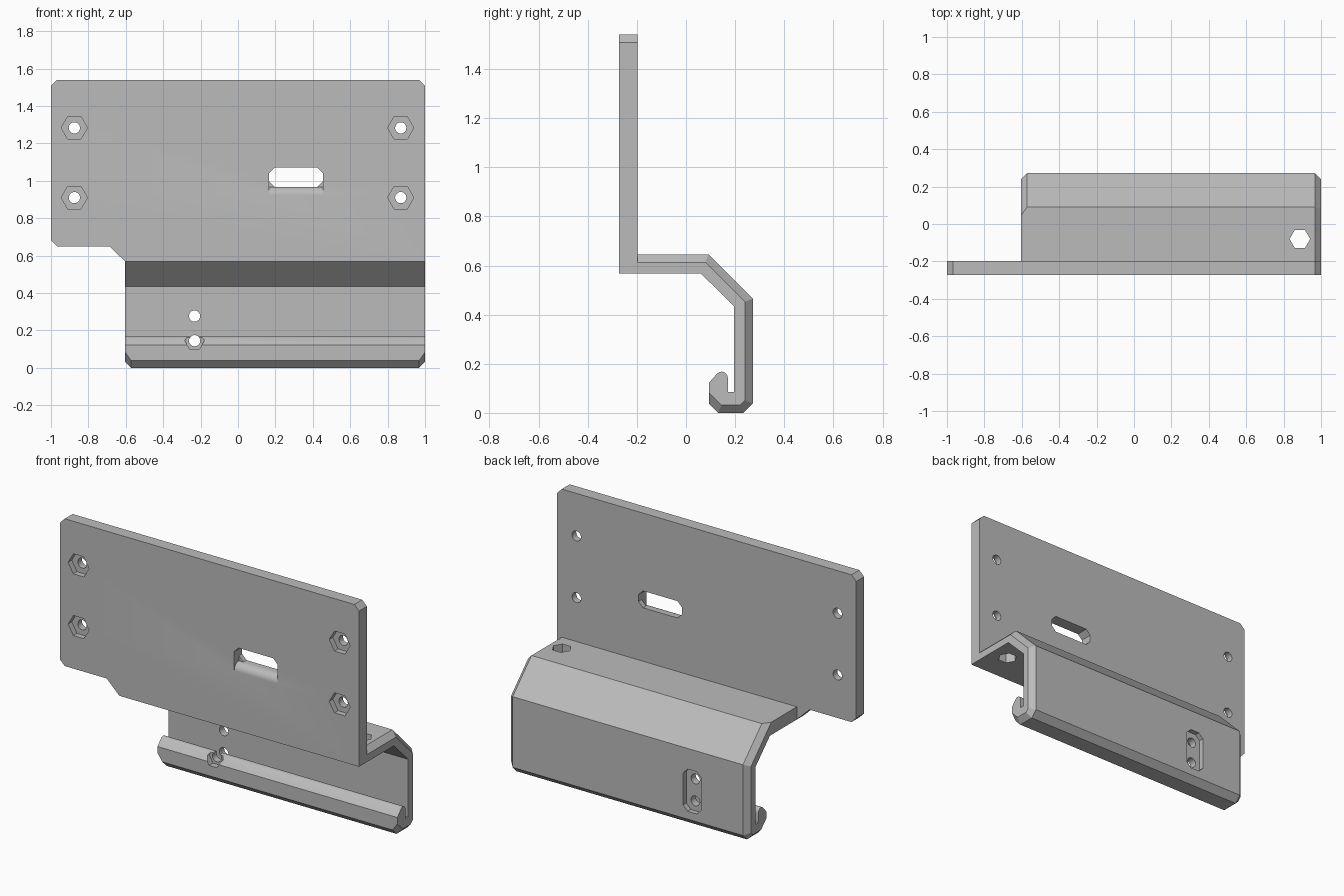
import bpy
import bmesh
from math import cos, sin, pi
from mathutils import Vector

if "Cube" in bpy.data.objects:
    bpy.data.objects.remove(bpy.data.objects["Cube"], do_unlink=True)

grey = bpy.data.materials.new("plain grey")
grey.use_nodes = True
grey.diffuse_color = (0.5, 0.5, 0.5, 1)
grey.node_tree.nodes["Principled BSDF"].inputs["Base Color"].default_value = (0.5, 0.5, 0.5, 1)


def place(axis, u, v, t):
    """Map a 2D profile point and depth along an axis to 3D."""
    return {"x": (t, u, v), "y": (u, t, v), "z": (u, v, t)}[axis]


def prism(name, axis, points, start, end):
    """Extrude a closed profile along one axis."""
    bm = bmesh.new()
    face = bm.faces.new([bm.verts.new(place(axis, u, v, start)) for u, v in points])
    new = bmesh.ops.extrude_face_region(bm, geom=[face])["geom"]
    move = Vector(place(axis, 0, 0, end - start))
    bmesh.ops.translate(bm, vec=move, verts=[g for g in new if isinstance(g, bmesh.types.BMVert)])
    bmesh.ops.recalc_face_normals(bm, faces=bm.faces)
    mesh = bpy.data.meshes.new(name)
    bm.to_mesh(mesh)
    bm.free()
    mesh.materials.append(grey)
    obj = bpy.data.objects.new(name, mesh)
    bpy.context.collection.objects.link(obj)
    return obj


def ring(u, v, radius, sides):
    return [(u + radius * cos(2 * pi * i / sides), v + radius * sin(2 * pi * i / sides))
            for i in range(sides)]


def clipped_box(u0, u1, v0, v1, c):
    return [(u0 + c, v0), (u1 - c, v0), (u1, v0 + c), (u1, v1 - c),
            (u1 - c, v1), (u0 + c, v1), (u0, v1 - c), (u0, v0 + c)]


def combine(target, other, operation):
    other.hide_render = True
    mod = target.modifiers.new("combine", "BOOLEAN")
    mod.operation = operation
    mod.solver = "EXACT"
    mod.object = other
    bpy.context.view_layer.objects.active = target
    bpy.ops.object.modifier_apply(modifier=mod.name)
    bpy.data.objects.remove(other, do_unlink=True)


def cut(target, axis, points, start, end):
    combine(target, prism("cutter", axis, points, start, end), "DIFFERENCE")


FRONT, PLATE_BACK, LEFT, RIGHT = -0.272, -0.197, 1.0, -0.603
SHELF, BACK, C = 0.645, 0.272, 0.032

# Hooked bracket: shelf, slope, back wall and lower lip
outer = [(-0.235, SHELF), (0.092, SHELF), (BACK, 0.465), (BACK, 0.038),
         (0.234, 0), (0.131, 0), (0.093, 0.038)]
tip = [(0.145 + 0.025 * cos(a * pi / 8), 0.143 + 0.025 * sin(a * pi / 8)) for a in range(6, -1, -1)]
inner = [(0.17, 0.085), (0.196, 0.085), (0.196, 0.434), (0.06, 0.568), (-0.235, 0.568)]
bracket = prism("mounting_bracket", "x", outer + [(0.093, 0.122)] + tip + inner, RIGHT, LEFT)

# Chamfer the ends along the outer faces
bm = bmesh.new()
bm.from_mesh(bracket.data)
for i, (a, b) in enumerate(zip(outer, outer[1:])):
    normal = Vector((0, a[1] - b[1], b[0] - a[0])).normalized()
    for side, x in ((1, LEFT), (-1, RIGHT)):
        if i == 0 and side < 0:
            continue
        bmesh.ops.bisect_plane(bm, geom=bm.verts[:] + bm.edges[:] + bm.faces[:], dist=1e-5,
                               plane_co=(x - side * C, a[0], a[1]),
                               plane_no=normal + Vector((side, 0, 0)), clear_outer=True)
        bmesh.ops.holes_fill(bm, edges=[e for e in bm.edges if e.is_boundary], sides=0)
bmesh.ops.recalc_face_normals(bm, faces=bm.faces)
bm.to_mesh(bracket.data)
bm.free()

# Upright plate
plate = prism("plate", "y", [
    (RIGHT, 0.568), (LEFT, 0.568), (LEFT, 1.508), (LEFT - C, 1.54), (-1 + C, 1.54),
    (-1, 1.508), (-1, 0.682), (-1 + C, 0.65), (-0.687, 0.65)], FRONT, PLATE_BACK)
combine(bracket, plate, "UNION")

# Screw holes with hexagonal nut pockets
for x in (-0.875, 0.87):
    for z in (0.91, 1.283):
        cut(bracket, "y", ring(x, z, 0.07, 6), -0.4, FRONT + 0.035)
        cut(bracket, "y", ring(x, z, 0.03, 24), -0.4, -0.1)

# Cable slot with a rounded front sill
cut(bracket, "y", clipped_box(0.165, 0.455, 0.968, 1.07, 0.03), -0.4, -0.1)
R = 0.045
sill = [(FRONT + R - R * cos(i * pi / 16), 0.968 - R + R * sin(i * pi / 16)) for i in range(9)]
cut(bracket, "x", [(-0.33, 0.968 - R)] + sill + [(FRONT + R, 1.0), (-0.33, 1.0)], 0.165, 0.455)

# Hexagonal hole in the shelf
cut(bracket, "z", ring(0.887, -0.08, 0.055, 6), 0.5, 0.75)

# Back recess, two screw holes and the nut pocket in the lip
X = -0.232
cut(bracket, "y", clipped_box(X - 0.06, X + 0.06, 0.085, 0.34, 0.03), BACK - 0.03, 0.4)
cut(bracket, "y", ring(X, 0.145, 0.052, 6), 0.0, 0.13)
for z in (0.145, 0.277):
    cut(bracket, "y", ring(X, z, 0.03, 24), 0.0, 0.4)

# Smooth the round walls and keep the edges crisp
bpy.ops.object.select_all(action="DESELECT")
bracket.select_set(True)
bpy.context.view_layer.objects.active = bracket
bpy.ops.object.shade_smooth_by_angle(angle=pi / 6)
